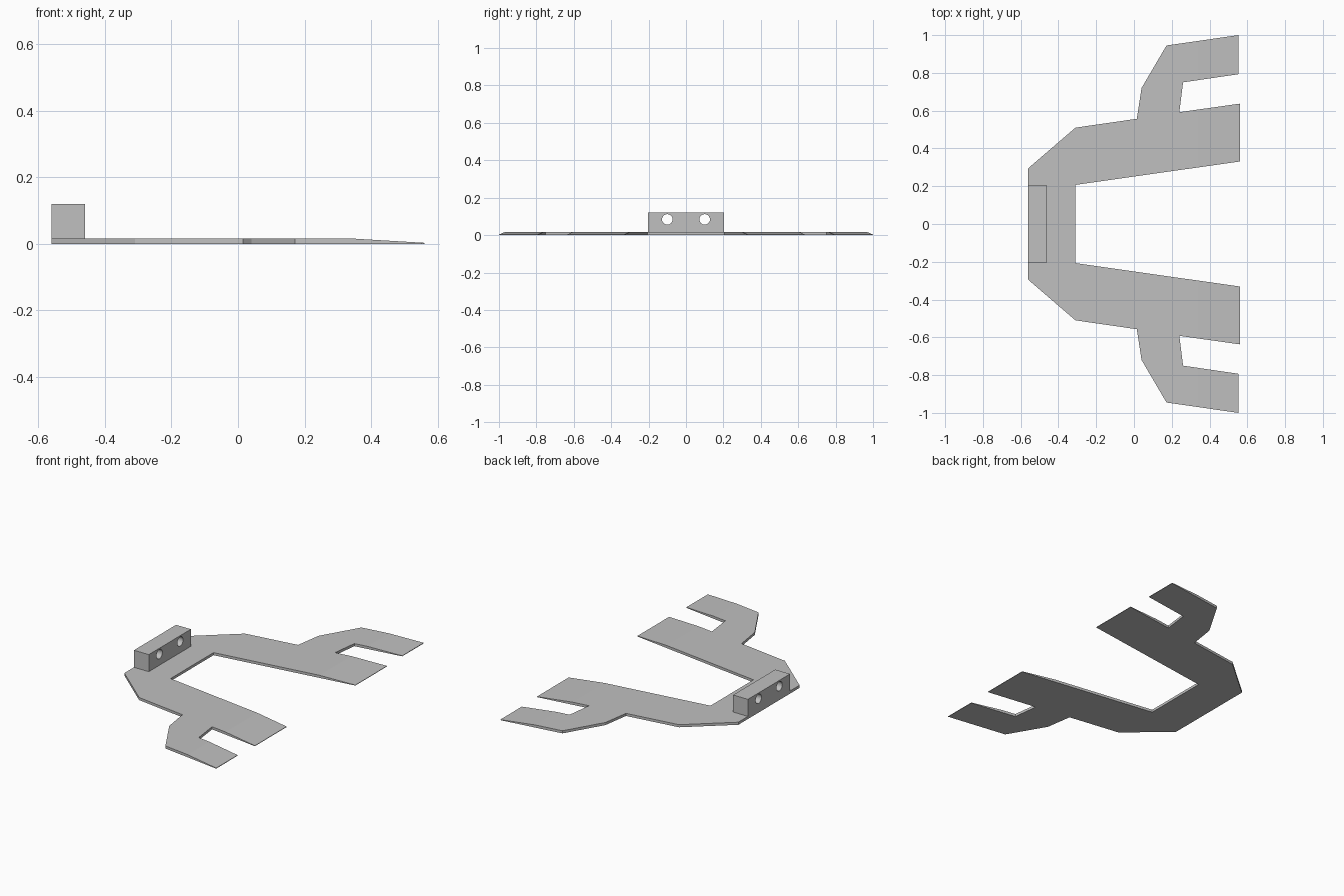
import bpy
import bmesh
from math import pi

cube = bpy.data.objects.get("Cube")
if cube:
    bpy.data.objects.remove(cube, do_unlink=True)

THICK, TIP, BEVEL_X, END_X = 0.016, 0.003, 0.34, 0.56

grey = bpy.data.materials.new("plain grey")
grey.use_nodes = True
colour = (0.53, 0.53, 0.53, 1)
grey.diffuse_color = colour
grey.node_tree.nodes["Principled BSDF"].inputs["Base Color"].default_value = colour


def make_object(name, bm):
    bmesh.ops.recalc_face_normals(bm, faces=bm.faces)
    mesh = bpy.data.meshes.new(name)
    bm.to_mesh(mesh)
    bm.free()
    mesh.materials.append(grey)
    obj = bpy.data.objects.new(name, mesh)
    bpy.context.collection.objects.link(obj)
    return obj


# Forked plate: one half of the outline, mirrored across y
half = [(-0.56, 0.295), (-0.31, 0.51), (0.015, 0.557), (0.04, 0.72),
        (0.172, 0.945), (0.553, 1.0), (0.553, 0.793), (0.26, 0.75),
        (0.24, 0.592), (END_X, 0.637), (END_X, 0.331), (-0.31, 0.207)]
outline = half + [(x, -y) for x, y in reversed(half)]

bm = bmesh.new()
base = bm.faces.new([bm.verts.new((x, y, 0)) for x, y in outline])
top = bmesh.ops.extrude_face_region(bm, geom=[base], use_keep_orig=True)["geom"]
bmesh.ops.translate(bm, vec=(0, 0, THICK),
                    verts=[v for v in top if isinstance(v, bmesh.types.BMVert)])

# Thin the four prong ends down to a fine edge
bmesh.ops.bisect_plane(bm, geom=bm.verts[:] + bm.edges[:] + bm.faces[:],
                       plane_co=(BEVEL_X, 0, 0), plane_no=(1, 0, 0))
for v in bm.verts:
    if v.co.z > THICK / 2 and v.co.x > BEVEL_X:
        v.co.z -= (THICK - TIP) * (v.co.x - BEVEL_X) / (END_X - BEVEL_X)
make_object("forked_plate", bm)

# Upright mounting block
bm = bmesh.new()
bmesh.ops.create_cube(bm, size=1)
bmesh.ops.scale(bm, vec=(0.1, 0.406, 0.12 - THICK), verts=bm.verts)
bmesh.ops.translate(bm, vec=(-0.51, 0, (0.12 + THICK) / 2), verts=bm.verts)
block = make_object("mounting_block", bm)

# Two bolt holes through the block
for side, y in (("left", 0.1), ("right", -0.1)):
    bpy.ops.mesh.primitive_cylinder_add(vertices=40, radius=0.028, depth=0.3,
                                        location=(-0.51, y, 0.084),
                                        rotation=(0, pi / 2, 0))
    cutter = bpy.context.object
    cutter.name = side + "_hole_cutter"
    cutter.data.materials.append(grey)
    cutter.hide_render = True
    cut = block.modifiers.new(side + "_hole", "BOOLEAN")
    cut.operation = "DIFFERENCE"
    cut.solver = "EXACT"
    cut.object = cutter
    bpy.ops.object.select_all(action="DESELECT")
    block.select_set(True)
    bpy.context.view_layer.objects.active = block
    bpy.ops.object.modifier_apply(modifier=cut.name)
    bpy.data.objects.remove(cutter, do_unlink=True)

bpy.ops.object.shade_smooth_by_angle(angle=pi / 6)
